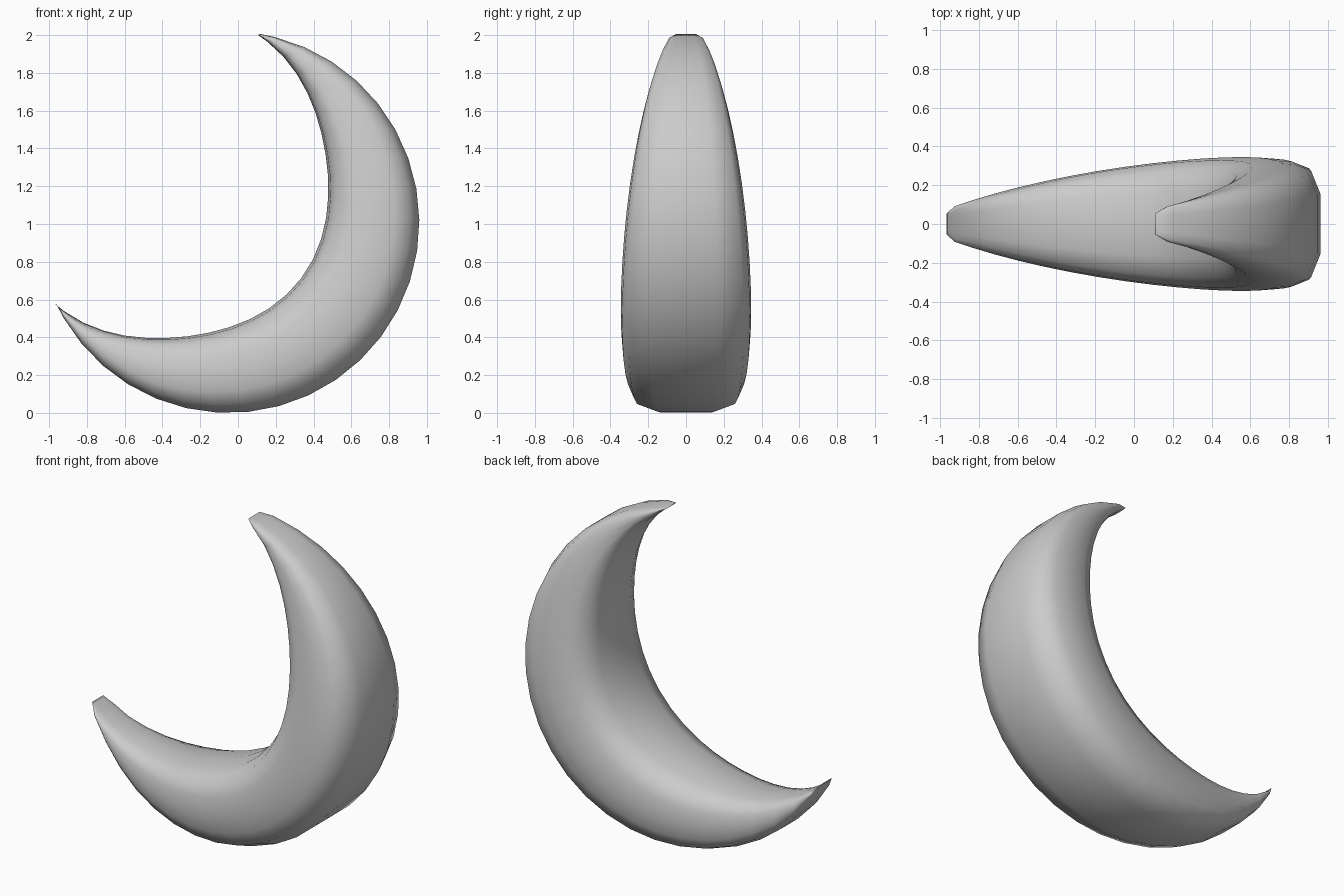
import bpy, bmesh, math
from mathutils import Vector

cube = bpy.data.objects.get("Cube")
if cube:
    bpy.data.objects.remove(cube, do_unlink=True)

# Plain grey material
grey = bpy.data.materials.new("plain_grey")
grey.use_nodes = True
grey.diffuse_color = (0.6, 0.6, 0.6, 1)
bsdf = grey.node_tree.nodes["Principled BSDF"]
bsdf.inputs["Base Color"].default_value = (0.6, 0.6, 0.6, 1)
bsdf.inputs["Roughness"].default_value = 0.6

AXIS = math.radians(-37)        # direction of the thickest part
OUTER_SPAN = math.radians(117.7)
INNER_SPAN = math.radians(94)
SEGMENTS = 24


def on_circle(cx, cz, radius, angle):
    return Vector((cx + radius * math.cos(angle), 0, cz + radius * math.sin(angle)))


# Half cross-section: depth from outer to inner edge, share of half width
half = [(0, 0.5), (0.1, 0.88), (0.27, 0.98), (0.47, 1), (0.73, 0.95), (0.9, 0.8), (0.975, 0.5)]
section = [(0, 0)] + half + [(1, 0)] + [(u, -v) for u, v in reversed(half)]

# Stations along the crescent, with an extra narrow one at each tip
stations = [0.96 * (2 * i / SEGMENTS - 1) for i in range(SEGMENTS + 1)]
stations = [-1] + stations + [1]

bm = bmesh.new()
rings = []
for t in stations:
    outer = on_circle(-0.05, 1.01, 1.01, AXIS + t * OUTER_SPAN)
    inner_radius = 0.873 + 0.021 * math.cos(2 * math.pi * t)
    inner = on_circle(-0.38, 1.25, inner_radius, AXIS + t * INNER_SPAN)
    width = 0.08 + 0.265 * (1 - t * t) ** 1.2
    if abs(t) == 1:
        width = 0.055
    ring = []
    for u, v in section:
        p = outer.lerp(inner, u)
        ring.append(bm.verts.new((p.x, v * width, p.z)))
    rings.append(ring)

# Skin between neighbouring sections, then close the tips
n = len(section)
for a, b in zip(rings, rings[1:]):
    for i in range(n):
        j = (i + 1) % n
        bm.faces.new((a[i], a[j], b[j], b[i]))
bm.faces.new(rings[0])
bm.faces.new(rings[-1])
bmesh.ops.recalc_face_normals(bm, faces=bm.faces[:])

mesh = bpy.data.meshes.new("crescent_body")
bm.to_mesh(mesh)
bm.free()
mesh.materials.append(grey)
crescent = bpy.data.objects.new("crescent_body", mesh)
bpy.context.collection.objects.link(crescent)

# Smooth surface with crisp tips
bpy.ops.object.select_all(action="DESELECT")
crescent.select_set(True)
bpy.context.view_layer.objects.active = crescent
bpy.ops.object.shade_smooth_by_angle(angle=math.radians(60))
